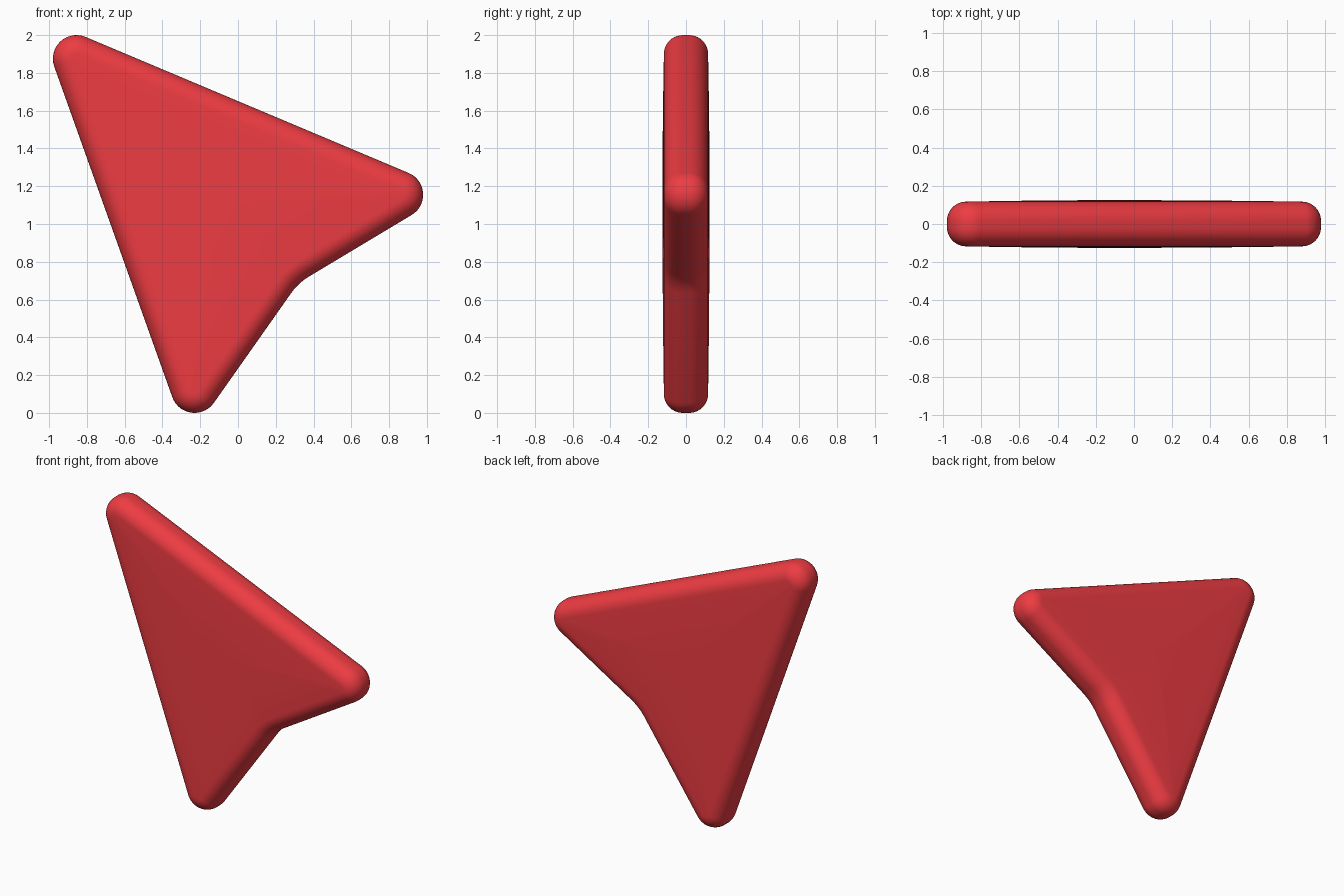
import bpy, bmesh, math
from mathutils import Vector

if "Cube" in bpy.data.objects:
    bpy.data.objects.remove(bpy.data.objects["Cube"])

# Skeleton of the arrow outline (x, z, fillet radius), clockwise from the front
CORNERS = [(-0.855, 1.875, 0), (0.855, 1.155, 0), (0.232, 0.781, -0.43), (-0.23, 0.125, 0)]
ROUND = 0.125      # outline offset from the skeleton
BEVEL = 0.10       # edge rounding
HALF = 0.117       # half thickness at the rim
DOME = 0.008       # extra swelling in the middle
STEPS = 14
CENTRE = Vector((-0.1, 1.12))


def outline(offset):
    """Rounded outline at a given offset from the skeleton."""
    pts = [Vector(c[:2]) for c in CORNERS]
    n = len(pts)
    normals = []
    for i in range(n):
        d = (pts[(i + 1) % n] - pts[i]).normalized()
        normals.append(Vector((-d.y, d.x)))
    ring = []
    for i in range(n):
        n1, n2, rad = normals[i - 1], normals[i], CORNERS[i][2]
        k = pts[i] - rad * (n1 + n2) / (1 + n1.dot(n2))
        a1 = math.atan2(n1.y, n1.x)
        turn = math.atan2(n1.x * n2.y - n1.y * n2.x, n1.dot(n2))
        for s in range(STEPS + 1):
            a = a1 + turn * s / STEPS
            ring.append(k + (rad + offset) * Vector((math.cos(a), math.sin(a))))
    return ring


# Rings from the front face, round the rim, to the back face
layers = []
for s in (0.2, 0.4, 0.6, 0.8):
    layers.append(([CENTRE + (p - CENTRE) * s for p in outline(ROUND - BEVEL)],
                   HALF + DOME * (1 - s * s)))
for i in range(11):
    a = math.pi / 2 * i / 10
    layers.append((outline(ROUND - BEVEL * (1 - math.sin(a))),
                   HALF - BEVEL + BEVEL * math.cos(a)))
layers = [(r, -y) for r, y in layers] + layers[::-1]

bm = bmesh.new()
rings = [[bm.verts.new((p.x, y, p.y)) for p in r] for r, y in layers]
count = len(rings[0])
for a, b in zip(rings, rings[1:]):
    for i in range(count):
        j = (i + 1) % count
        bm.faces.new((a[i], a[j], b[j], b[i]))
for ring, y in ((rings[0], -HALF - DOME), (rings[-1], HALF + DOME)):
    tip = bm.verts.new((CENTRE.x, y, CENTRE.y))
    for i in range(count):
        bm.faces.new((ring[i], ring[(i + 1) % count], tip))
bmesh.ops.recalc_face_normals(bm, faces=bm.faces)
for f in bm.faces:
    f.smooth = True

# Arrow body
mesh = bpy.data.meshes.new("pointer_arrow")
bm.to_mesh(mesh)
bm.free()
arrow = bpy.data.objects.new("pointer_arrow", mesh)
bpy.context.collection.objects.link(arrow)

red = bpy.data.materials.new("red")
red.diffuse_color = (0.85, 0.045, 0.055, 1)
red.use_nodes = True
red.node_tree.nodes["Principled BSDF"].inputs["Base Color"].default_value = red.diffuse_color
mesh.materials.append(red)
